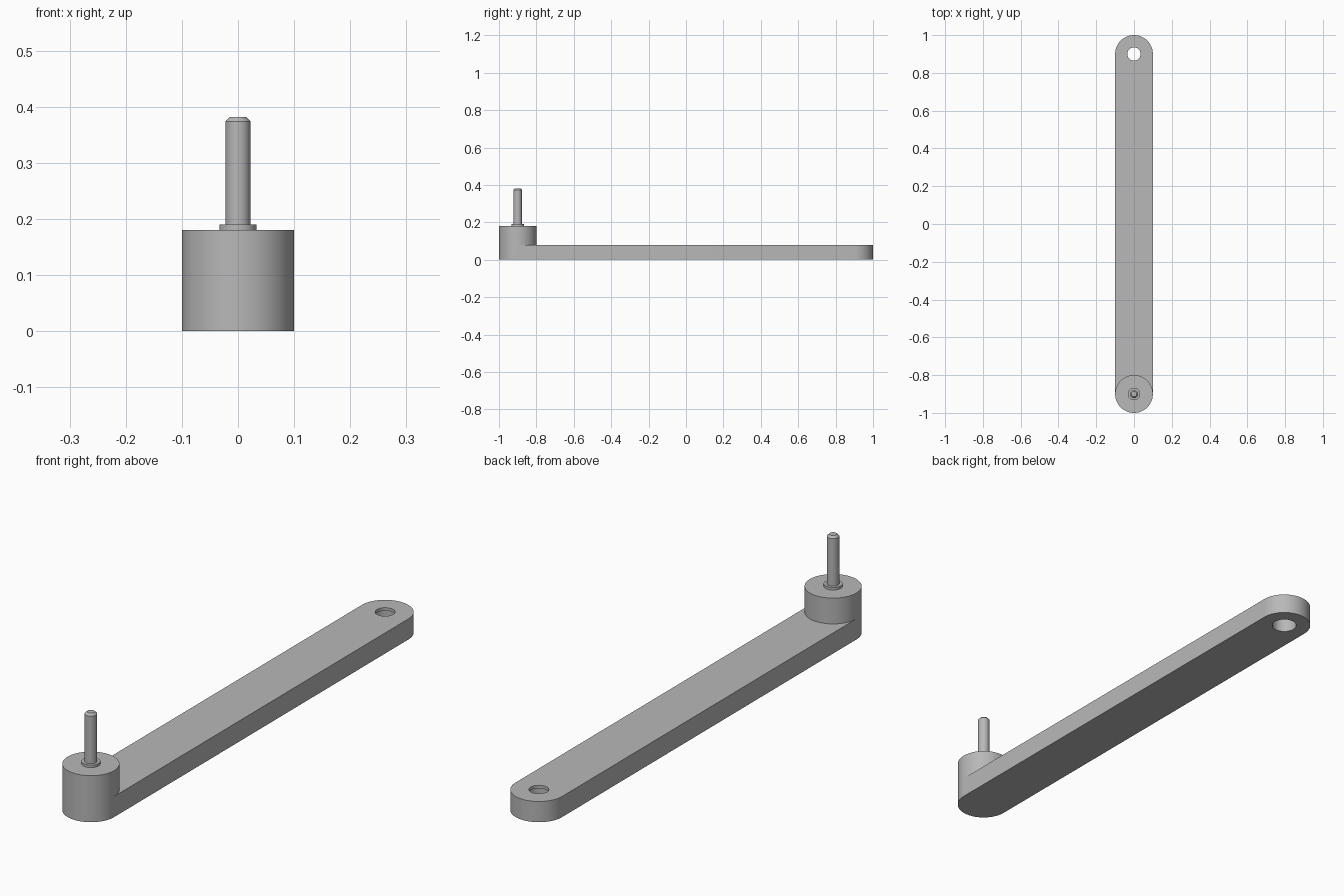
import bpy
import bmesh
from math import pi, sin, cos, radians
from mathutils import Vector

if "Cube" in bpy.data.objects:
    bpy.data.objects.remove(bpy.data.objects["Cube"], do_unlink=True)

SEGMENTS = 96
RADIUS = 0.1          # half width of the arm, also the boss radius
END = 0.9             # distance of both end axes from the centre
ARM_TOP = 0.08

grey = bpy.data.materials.new("machined grey")
grey.use_nodes = True
colour = (0.48, 0.48, 0.48, 1)
grey.diffuse_color = colour
grey.node_tree.nodes["Principled BSDF"].inputs["Base Color"].default_value = colour


def add_object(name, bm):
    bmesh.ops.remove_doubles(bm, verts=bm.verts, dist=1e-5)
    bmesh.ops.recalc_face_normals(bm, faces=bm.faces)
    mesh = bpy.data.meshes.new(name)
    bm.to_mesh(mesh)
    bm.free()
    mesh.materials.append(grey)
    obj = bpy.data.objects.new(name, mesh)
    bpy.context.collection.objects.link(obj)
    return obj


def lathe(name, y, profile):
    """Revolve (radius, height) points around a vertical axis at y."""
    bm = bmesh.new()
    verts = [bm.verts.new((r, y, z)) for r, z in profile]
    edges = [bm.edges.new(pair) for pair in zip(verts, verts[1:])]
    bmesh.ops.spin(bm, geom=verts + edges, cent=(0, y, 0), axis=(0, 0, 1),
                   angle=2 * pi, steps=SEGMENTS)
    return add_object(name, bm)


def half_circle(y, reverse=False):
    angles = [pi * i / (SEGMENTS // 2) for i in range(SEGMENTS // 2 + 1)]
    if reverse:
        angles.reverse()
    return [Vector((RADIUS * cos(a), y + RADIUS * sin(a), 0)) for a in angles]


def smooth(obj):
    bpy.ops.object.select_all(action="DESELECT")
    obj.select_set(True)
    bpy.context.view_layer.objects.active = obj
    bpy.ops.object.shade_smooth_by_angle(angle=radians(30))


# Arm: rounded at the back, hollowed at the front to meet the boss
bm = bmesh.new()
outline = half_circle(END) + half_circle(-END, reverse=True)
base = bm.faces.new([bm.verts.new(p) for p in outline])
lifted = bmesh.ops.extrude_face_region(bm, geom=[base], use_keep_orig=True)["geom"]
bmesh.ops.translate(bm, vec=(0, 0, ARM_TOP),
                    verts=[v for v in lifted if isinstance(v, bmesh.types.BMVert)])
arm = add_object("arm", bm)

# Stepped hole: wide bore below a thin narrower lip
cutter = lathe("hole_cutter", END, [(0, -0.02), (0.046, -0.02), (0.046, 0.068),
                                    (0.035, 0.068), (0.035, 0.1), (0, 0.1)])
cutter.hide_render = True
cut = arm.modifiers.new("hole", "BOOLEAN")
cut.operation = "DIFFERENCE"
cut.solver = "EXACT"
cut.object = cutter
bpy.context.view_layer.objects.active = arm
bpy.ops.object.modifier_apply(modifier=cut.name)
bpy.data.objects.remove(cutter, do_unlink=True)

# Boss with collar and chamfered pin
boss = lathe("boss_and_pin", -END, [
    (0, 0), (RADIUS, 0), (RADIUS, 0.18),
    (0.033, 0.18), (0.033, 0.19),
    (0.022, 0.19), (0.022, 0.374),
    (0.014, 0.382), (0, 0.382)])

for part in (arm, boss):
    smooth(part)
